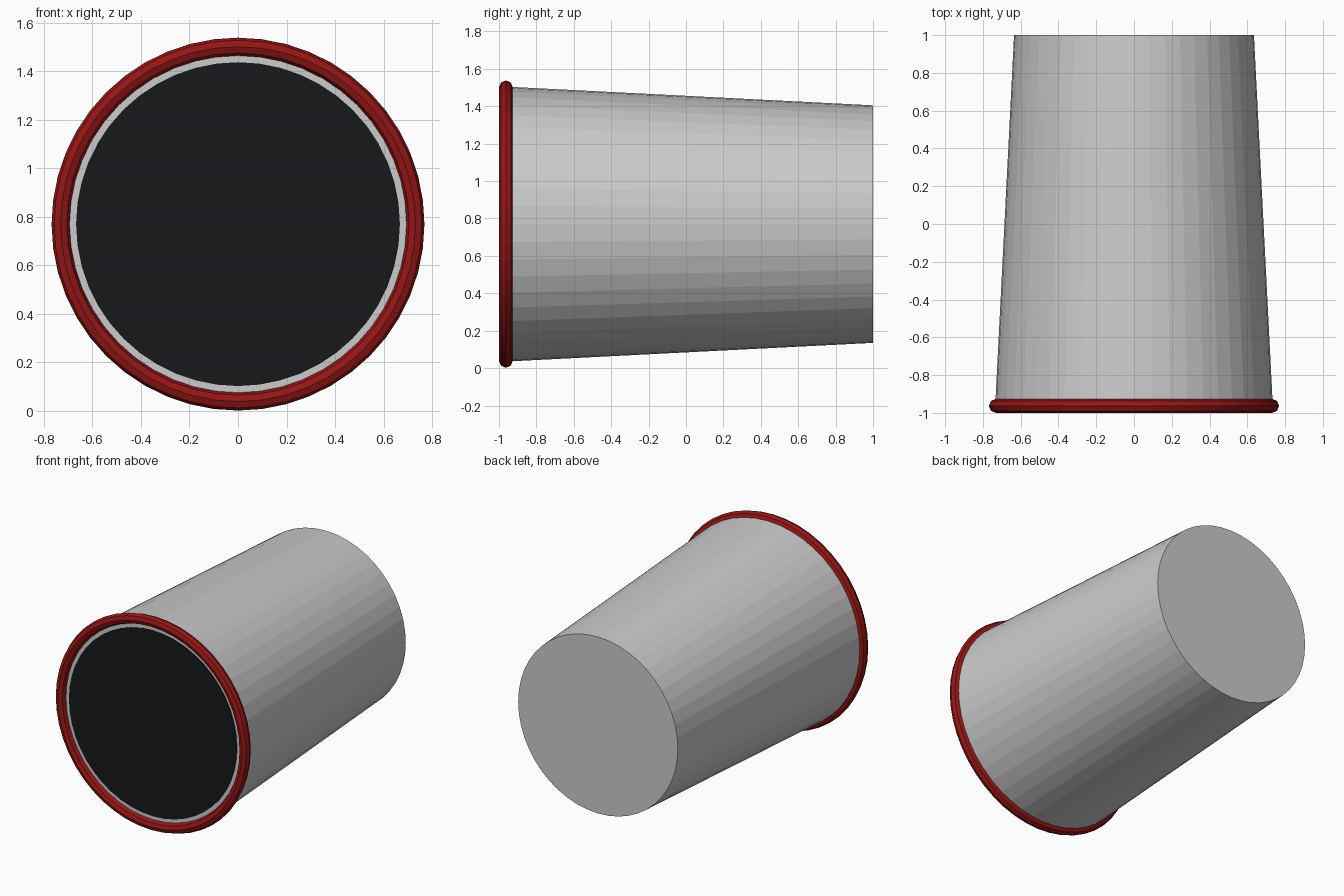
import bpy
import math

default = bpy.data.objects.get("Cube")
if default:
    bpy.data.objects.remove(default, do_unlink=True)

SIDES = 48
AXIS_Z = 0.77
RIM_Y = -0.963
FACING_BACK = (-math.pi / 2, 0, 0)


def material(name, colour):
    mat = bpy.data.materials.new(name)
    mat.use_nodes = True
    mat.diffuse_color = colour
    mat.node_tree.nodes["Principled BSDF"].inputs["Base Color"].default_value = colour
    return mat


def tapered(name, front_y, back_y, front_radius, back_radius):
    bpy.ops.mesh.primitive_cone_add(
        vertices=SIDES, radius1=front_radius, radius2=back_radius,
        depth=back_y - front_y, rotation=FACING_BACK,
        location=(0, (front_y + back_y) / 2, AXIS_Z))
    obj = bpy.context.object
    obj.name = name
    return obj


# Tapered cup wall with closed base
tapered("cup_body", RIM_Y, 1.0, 0.735, 0.635)

# Dark disc that reads as the mouth opening
mouth = tapered("cup_mouth", RIM_Y - 0.006, RIM_Y + 0.004, 0.667, 0.667)
mouth.data.materials.append(material("mouth_black", (0.008, 0.009, 0.011, 1)))

# Rolled rim around the mouth
bpy.ops.mesh.primitive_torus_add(
    major_segments=SIDES, minor_segments=8, major_radius=0.731,
    minor_radius=0.037, rotation=FACING_BACK, location=(0, RIM_Y, AXIS_Z))
rim = bpy.context.object
rim.name = "rolled_rim"
rim.data.materials.append(material("rim_red", (0.3, 0.008, 0.008, 1)))
